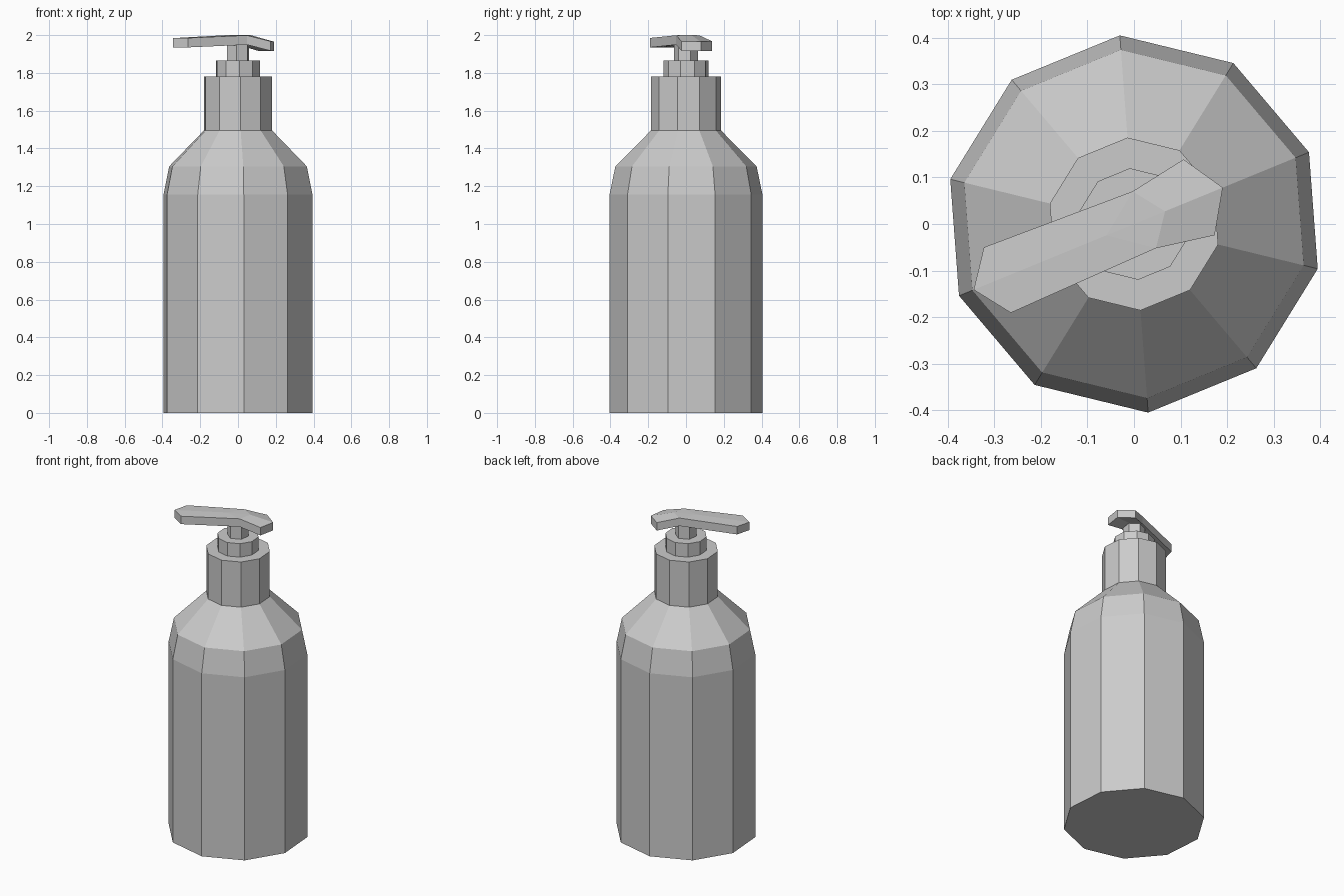
import bpy, bmesh, math

if "Cube" in bpy.data.objects:
    bpy.data.objects.remove(bpy.data.objects["Cube"])

TURN = math.radians(22.3)  # the whole model is turned about z


def lathe(name, profile, sides):
    """Closed solid of revolution from (radius, z) rings."""
    bm = bmesh.new()
    rings = []
    for r, z in profile:
        rings.append([bm.verts.new((r * math.cos(TURN + i * math.tau / sides),
                                    r * math.sin(TURN + i * math.tau / sides), z))
                      for i in range(sides)])
    for low, high in zip(rings, rings[1:]):
        for i in range(sides):
            j = (i + 1) % sides
            bm.faces.new((low[i], low[j], high[j], high[i]))
    bm.faces.new(rings[0][::-1])
    bm.faces.new(rings[-1])
    return finish(name, bm)


def finish(name, bm):
    bmesh.ops.recalc_face_normals(bm, faces=bm.faces)
    mesh = bpy.data.meshes.new(name)
    bm.to_mesh(mesh)
    bm.free()
    obj = bpy.data.objects.new(name, mesh)
    bpy.context.collection.objects.link(obj)
    return obj


# Bottle, cap, collar and pump stem
lathe("bottle_body", [(0.406, 0), (0.406, 1.155), (0.375, 1.305), (0.186, 1.495)], 10)
lathe("cap", [(0.186, 1.495), (0.186, 1.78)], 10)
lathe("collar", [(0.12, 1.775), (0.12, 1.865)], 10)
lathe("pump_stem", [(0.063, 1.86), (0.063, 1.965)], 6)

# Pump head: top facets of one half, mirrored, then thickened downwards
nozzle_tip, nozzle_side = (-0.372, 0, 1.984), (-0.317, 0.076, 1.985)
crown_side, crown_back, crown_front = (0.024, 0.066, 1.999), (0.072, 0, 2.0), (-0.064, 0, 2.0)
press_side, press_tip = (0.151, 0.088, 1.967), (0.206, 0, 1.965)
facets = [(nozzle_tip, nozzle_side, crown_side, crown_front),
          (crown_front, crown_side, crown_back),
          (crown_side, press_side, press_tip, crown_back)]
bm = bmesh.new()
for s in (1, -1):
    for facet in facets:
        bm.faces.new([bm.verts.new((x, s * y, z)) for x, y, z in facet])
bmesh.ops.remove_doubles(bm, verts=bm.verts, dist=0.0005)
bmesh.ops.recalc_face_normals(bm, faces=bm.faces)
extruded = bmesh.ops.extrude_face_region(bm, geom=bm.faces[:], use_keep_orig=True)
lower = [g for g in extruded["geom"] if isinstance(g, bmesh.types.BMVert)]
bmesh.ops.translate(bm, verts=lower, vec=(0, 0, -0.05))
head = finish("pump_head", bm)
head.rotation_euler.z = TURN
